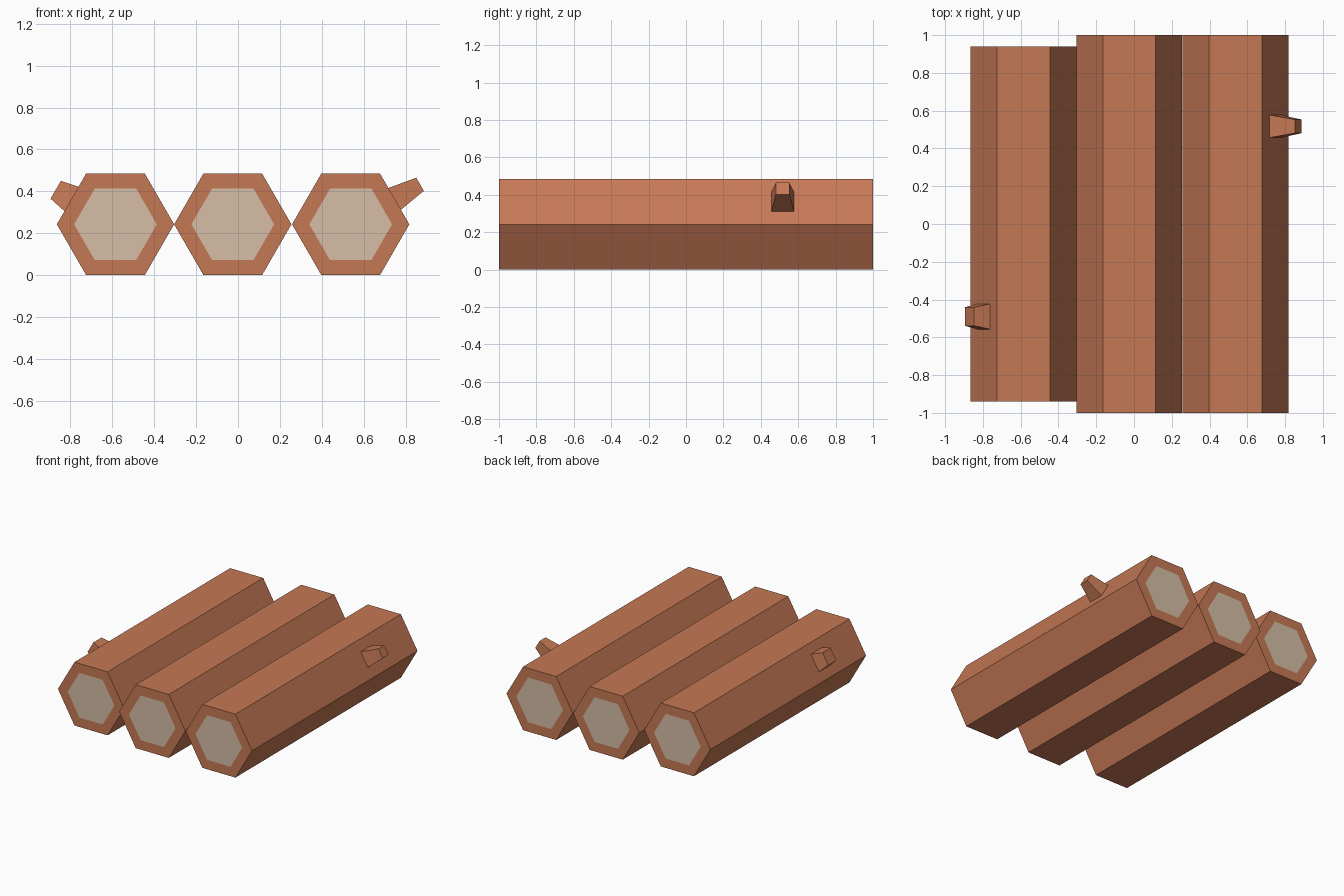
import bpy, bmesh
from math import cos, sin, radians, pi, sqrt
from mathutils import Matrix, Vector

if "Cube" in bpy.data.objects:
    bpy.data.objects.remove(bpy.data.objects["Cube"])

R = 0.28                      # hexagon corner radius
APO = R * sqrt(3) / 2         # centre to flat side


def material(name, rgb):
    m = bpy.data.materials.new(name)
    m.diffuse_color = (*rgb, 1)
    m.use_nodes = True
    m.node_tree.nodes["Principled BSDF"].inputs["Base Color"].default_value = m.diffuse_color
    return m


BARK = material("bark", (0.56, 0.19, 0.09))
CUT = material("cut_wood", (0.67, 0.51, 0.38))


def finish(bm, name, mats):
    me = bpy.data.meshes.new(name)
    bm.to_mesh(me)
    bm.free()
    for m in mats:
        me.materials.append(m)
    ob = bpy.data.objects.new(name, me)
    bpy.context.collection.objects.link(ob)
    return ob


def log(name, x, length):
    # hexagonal prism along y with a pale inset hexagon on each end
    bm = bmesh.new()
    rings = []
    for y in (-length / 2, length / 2):
        rings.append([bm.verts.new((x + R * cos(i * pi / 3), y, APO + R * sin(i * pi / 3)))
                      for i in range(6)])
    a, b = rings
    for i in range(6):
        j = (i + 1) % 6
        bm.faces.new((a[i], a[j], b[j], b[i]))
    ends = [bm.faces.new(a), bm.faces.new(b)]
    bmesh.ops.recalc_face_normals(bm, faces=bm.faces)
    bmesh.ops.inset_individual(bm, faces=ends, thickness=APO - 0.16)
    for f in ends:
        f.material_index = 1
    finish(bm, name, (BARK, CUT))


def twig(name, log_x, side, y, base, tip, height):
    # tapered square stub standing on the upper outer flat of a log
    bm = bmesh.new()
    bmesh.ops.create_cone(bm, cap_ends=True, segments=4, radius1=base / sqrt(2),
                          radius2=tip / sqrt(2), depth=height,
                          matrix=Matrix.Translation((0, 0, height / 2)) @ Matrix.Rotation(pi / 4, 4, 'Z'))
    n = Vector((side * cos(radians(30)), 0, sin(radians(30))))
    ob = finish(bm, name, (BARK,))
    ob.location = Vector((log_x, y, APO)) + n * APO
    ob.rotation_euler = (0, side * radians(60), 0)


# three logs side by side
log("left_log", -0.585, 1.88)
log("middle_log", -0.025, 2.0)
log("right_log", 0.538, 2.0)

# cut-off branch stubs
twig("left_branch_stub", -0.585, -1, -0.49, 0.135, 0.098, 0.087)
twig("right_branch_stub", 0.538, 1, 0.517, 0.12, 0.072, 0.14)
